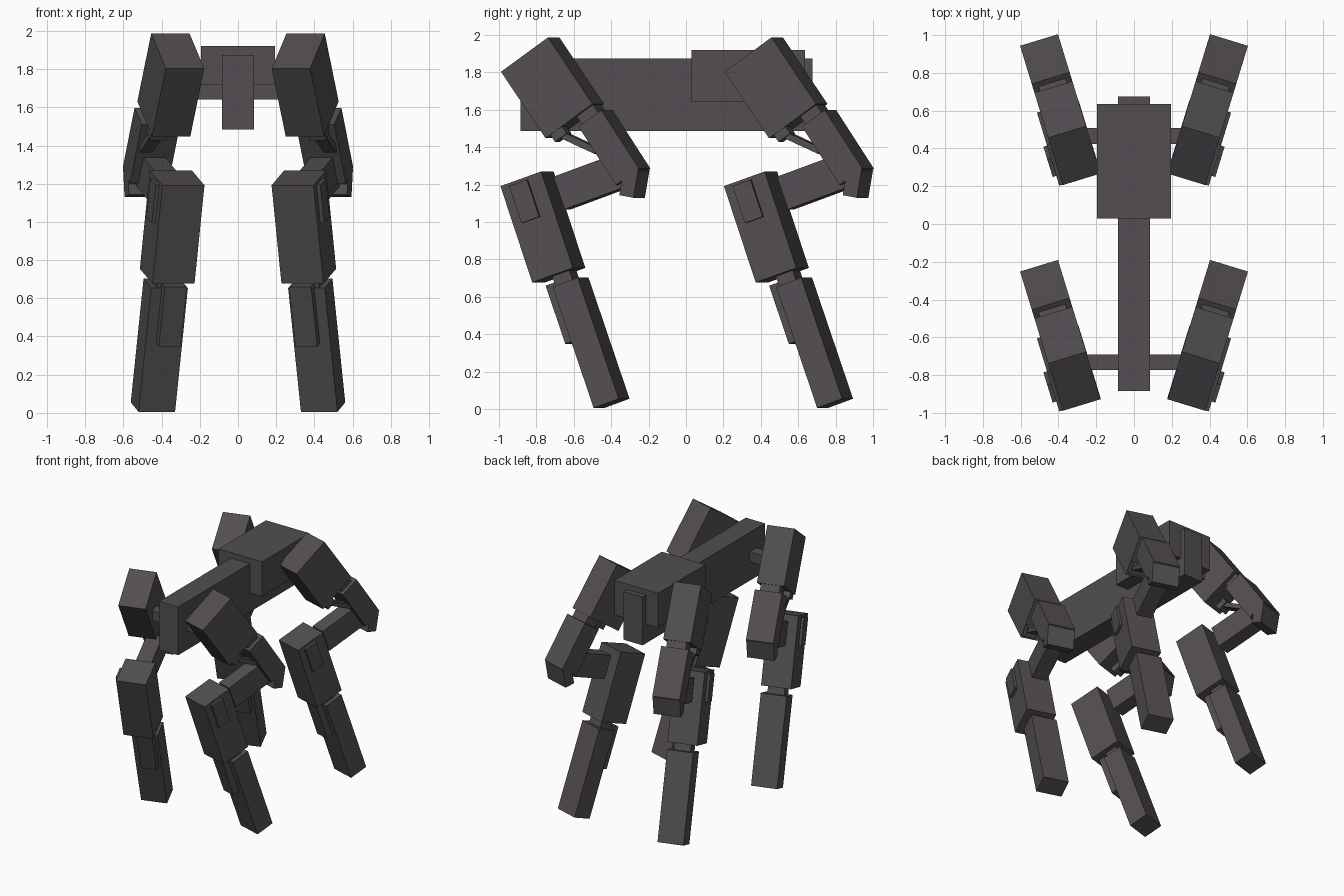
import bpy
from math import radians
from mathutils import Matrix, Vector

cube = bpy.data.objects.get("Cube")
if cube:
    bpy.data.objects.remove(cube, do_unlink=True)

# Single dark metal colour
metal = bpy.data.materials.new("dark_grey_metal")
metal.use_nodes = True
colour = (0.085, 0.076, 0.082, 1.0)
metal.diffuse_color = colour
metal.node_tree.nodes["Principled BSDF"].inputs["Base Color"].default_value = colour


def box(name, size, matrix):
    """Flat-shaded box of the given size, placed by a matrix."""
    bpy.ops.mesh.primitive_cube_add(size=1)
    ob = bpy.context.object
    ob.name = name
    ob.data.transform(matrix @ Matrix.Diagonal((*size, 1)))
    if matrix.determinant() < 0:
        ob.data.flip_normals()
    ob.data.materials.append(metal)
    return ob


def span_box(name, low, high):
    """Upright box between two corners."""
    low, high = Vector(low), Vector(high)
    return box(name, high - low, Matrix.Translation((low + high) / 2))


# Body
span_box("spine_beam", (-0.085, -0.885, 1.485), (0.085, 0.675, 1.875))
span_box("rear_housing", (-0.195, 0.03, 1.64), (0.195, 0.635, 1.92))
for end, y in (("front", -0.732), ("rear", 0.465)):
    span_box(end + "_axle", (-0.3, y - 0.042, 1.64), (0.3, y + 0.042, 1.72))

# Leg parts: name, (width, depth, length), (across, along, height), lean in degrees
LEG = [
    ("hip_block", (0.21, 0.32, 0.434), (0, 0, 1.717), 35),
    ("hip_neck", (0.15, 0.11, 0.12), (0, 0.225, 1.565), 35),
    ("thigh", (0.21, 0.155, 0.377), (0, 0.346, 1.398), 34),
    ("thigh_cap", (0.21, 0.08, 0.15), (0, 0.458, 1.21), -10),
    ("piston", (0.07, 0.035, 0.27), (0.055, 0.145, 1.435), 66),
    ("piston_mount", (0.09, 0.08, 0.06), (0.055, 0.06, 1.475), 35),
    ("link_arm", (0.12, 0.185, 0.42), (0, 0.253, 1.225), -70.5),
    ("knee_block", (0.23, 0.24, 0.545), (0.008, -0.051, 0.973), 19),
    ("knee_plate", (0.03, 0.105, 0.21), (0.128, -0.115, 1.11), 19),
    ("ankle_neck", (0.13, 0.1, 0.14), (0, 0.075, 0.70), 19.5),
    ("shin", (0.2, 0.148, 0.687), (-0.003, 0.215, 0.354), 19.5),
    ("shin_plate", (0.12, 0.07, 0.33), (-0.02, 0.062, 0.515), 19.5),
]

# Four legs, splayed outward and mirrored left to right
for end, y in (("front", -0.714), ("rear", 0.481)):
    for side, sign in (("left", 1), ("right", -1)):
        frame = (Matrix.Diagonal((sign, 1, 1, 1))
                 @ Matrix.Translation((0.352, y, 0))
                 @ Matrix.Rotation(radians(-17), 4, "Z"))
        for part, size, centre, lean in LEG:
            place = Matrix.Translation(centre) @ Matrix.Rotation(radians(lean), 4, "X")
            box(f"{end}_{side}_{part}", size, frame @ place)
